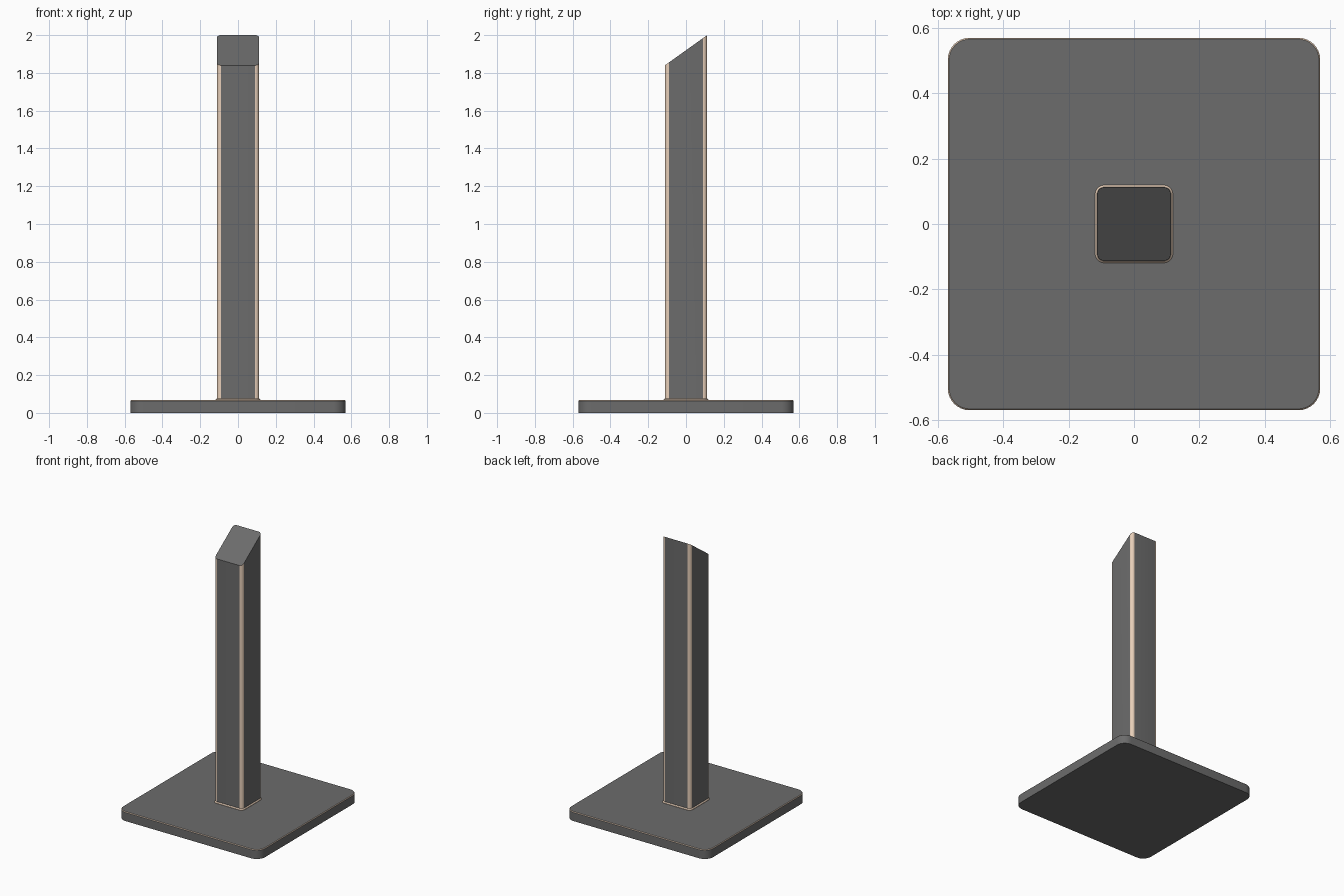
import bpy, bmesh, math

if "Cube" in bpy.data.objects:
    bpy.data.objects.remove(bpy.data.objects["Cube"])


def material(name, rgb):
    m = bpy.data.materials.new(name)
    m.diffuse_color = (*rgb, 1)
    m.use_nodes = True
    m.node_tree.nodes["Principled BSDF"].inputs["Base Color"].default_value = m.diffuse_color
    return m


GREY = material("dark_grey", (0.15, 0.15, 0.15))
COPPER = material("pale_copper", (0.80, 0.62, 0.48))
SEG = 8  # segments per rounded corner


def ring(half, radius):
    """Rounded square outline, counter-clockwise."""
    pts = []
    for k in range(4):
        a0 = k * math.pi / 2
        cx = (half - radius) * (1 if k in (0, 3) else -1)
        cy = (half - radius) * (1 if k < 2 else -1)
        for i in range(SEG + 1):
            a = a0 + i / SEG * math.pi / 2
            pts.append((cx + radius * math.cos(a), cy + radius * math.sin(a)))
    return pts


def loft(name, levels, is_trim):
    """Skin rounded squares (half, radius, z function); is_trim picks copper faces."""
    bm = bmesh.new()
    rows = [[bm.verts.new((x, y, z(y))) for x, y in ring(h, r)] for h, r, z in levels]
    n = len(rows[0])
    for lv in range(len(rows) - 1):
        a, b = rows[lv], rows[lv + 1]
        for i in range(n):
            j = (i + 1) % n
            f = bm.faces.new((a[i], a[j], b[j], b[i]))
            corner = i % (SEG + 1) != SEG
            f.material_index = int(is_trim(lv, corner))
    bm.faces.new(rows[0][::-1])
    bm.faces.new(rows[-1])
    me = bpy.data.meshes.new(name)
    bm.to_mesh(me)
    bm.free()
    me.materials.append(GREY)
    me.materials.append(COPPER)
    ob = bpy.data.objects.new(name, me)
    bpy.context.collection.objects.link(ob)
    bpy.context.view_layer.objects.active = ob
    ob.select_set(True)
    bpy.ops.object.shade_smooth_by_angle(angle=math.radians(30))
    ob.select_set(False)
    return ob


def flat(z):
    return lambda y: z


# Base plate with a thin copper edge around its top
loft("base_plate",
     [(0.57, 0.067, flat(0)), (0.57, 0.067, flat(0.063)), (0.566, 0.063, flat(0.067))],
     lambda lv, corner: lv == 1)

# Copper collar where the post meets the base
loft("post_collar",
     [(0.119, 0.028, flat(0.06)), (0.119, 0.028, flat(0.070)), (0.113, 0.022, flat(0.077))],
     lambda lv, corner: True)

# Post with rounded copper corners and a slanted top
H = 0.112
loft("post",
     [(H, 0.021, flat(0.06)), (H, 0.021, lambda y: 1.84 + 0.16 * (y + H) / (2 * H))],
     lambda lv, corner: corner)
